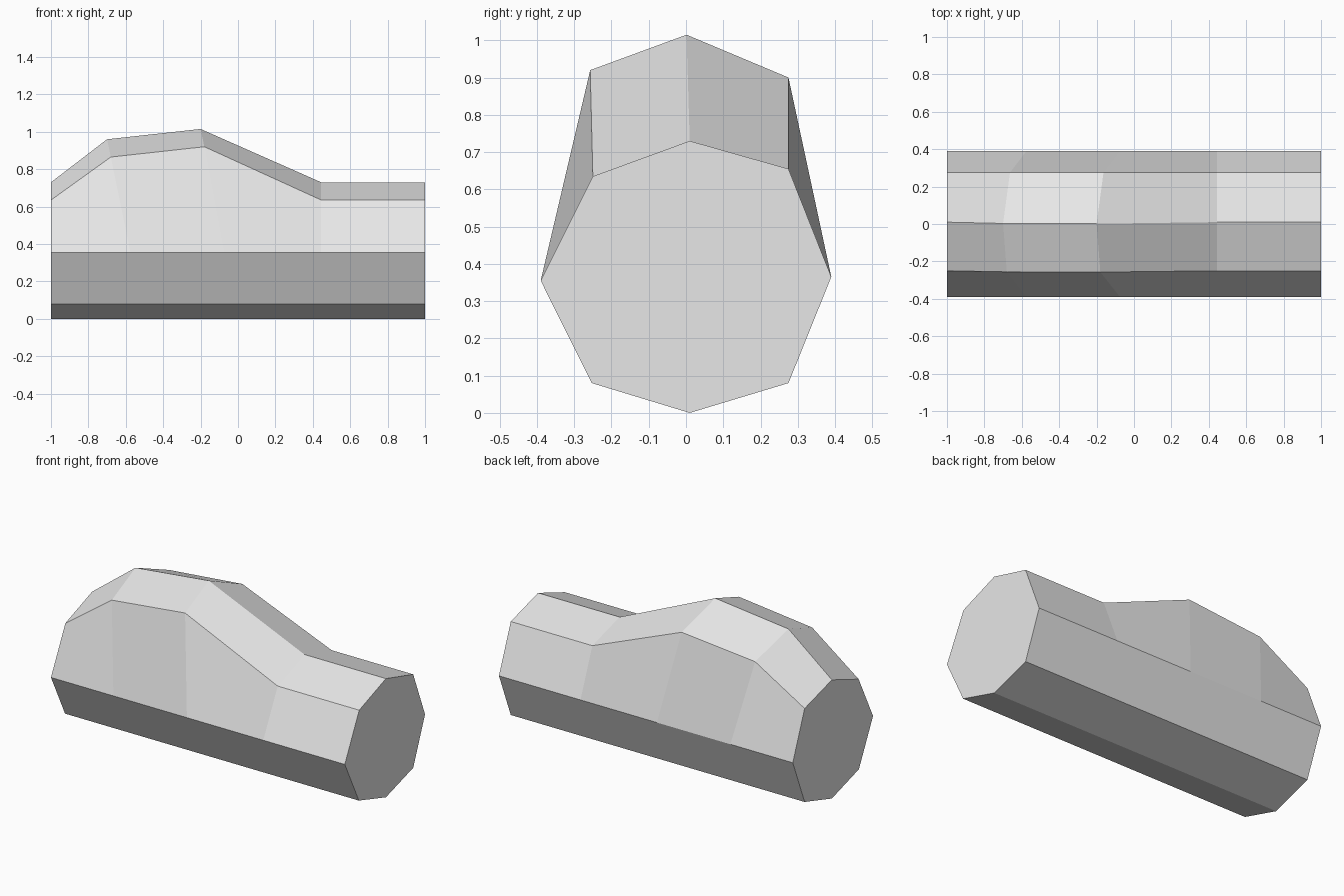
import bpy
import bmesh

cube = bpy.data.objects.get("Cube")
if cube:
    bpy.data.objects.remove(cube, do_unlink=True)

# Plain grey body colour
grey = bpy.data.materials.new("light_grey")
grey.use_nodes = True
colour = (0.8, 0.8, 0.8, 1)
grey.diffuse_color = colour
grey.node_tree.nodes["Principled BSDF"].inputs["Base Color"].default_value = colour

# Eight-sided cross-section (y, z), from the keel round the back to the front
SECTION = [(0.01, 0), (0.275, 0.08), (0.39, 0.365), (0.275, 0.655),
           (0.01, 0.73), (-0.25, 0.635), (-0.39, 0.355), (-0.253, 0.08)]
KEEL, BACK_SIDE, BACK_SHOULDER, RIDGE, FRONT_SHOULDER, FRONT_SIDE = 0, 2, 3, 4, 5, 6

# Stations along the body: ridge x, shoulder and side offset, rise of the roof
STATIONS = [(-1, 0, 0), (-0.7, 1, 0.23), (-0.2, 1, 0.285), (0.445, 0, 0), (1, 0, 0)]
LEAN = {RIDGE: 0, FRONT_SHOULDER: 0.02, BACK_SHOULDER: 0.037}
SIDE_LEAN = 0.125


def station_ring(bm, x, lean, rise):
    """One cross-section, with its roof raised and its sides leaning along x."""
    ring = []
    for i, (y, z) in enumerate(SECTION):
        if i in LEAN:
            # The raised roof drifts slightly towards the front
            lift = rise * (0.86 if i == BACK_SHOULDER else 1)
            shift = -0.025 * rise if i == FRONT_SHOULDER else 0
            if i == RIDGE:
                shift = -0.03 * rise
            ring.append(bm.verts.new((x + lean * LEAN[i], y + shift, z + lift)))
        else:
            ring.append(bm.verts.new((x + lean * SIDE_LEAN, y, z)))
    return ring


# Faceted body: lofted sections with flat end caps
bm = bmesh.new()
rings = [station_ring(bm, *s) for s in STATIONS]
count = len(SECTION)
for a, b in zip(rings, rings[1:]):
    for i in range(count):
        j = (i + 1) % count
        bm.faces.new((a[i], a[j], b[j], b[i]))
bm.faces.new(rings[0])
bm.faces.new(rings[-1])
bmesh.ops.recalc_face_normals(bm, faces=bm.faces)

mesh = bpy.data.meshes.new("faceted_body")
bm.to_mesh(mesh)
bm.free()
mesh.materials.append(grey)
body = bpy.data.objects.new("faceted_body", mesh)
bpy.context.collection.objects.link(body)
